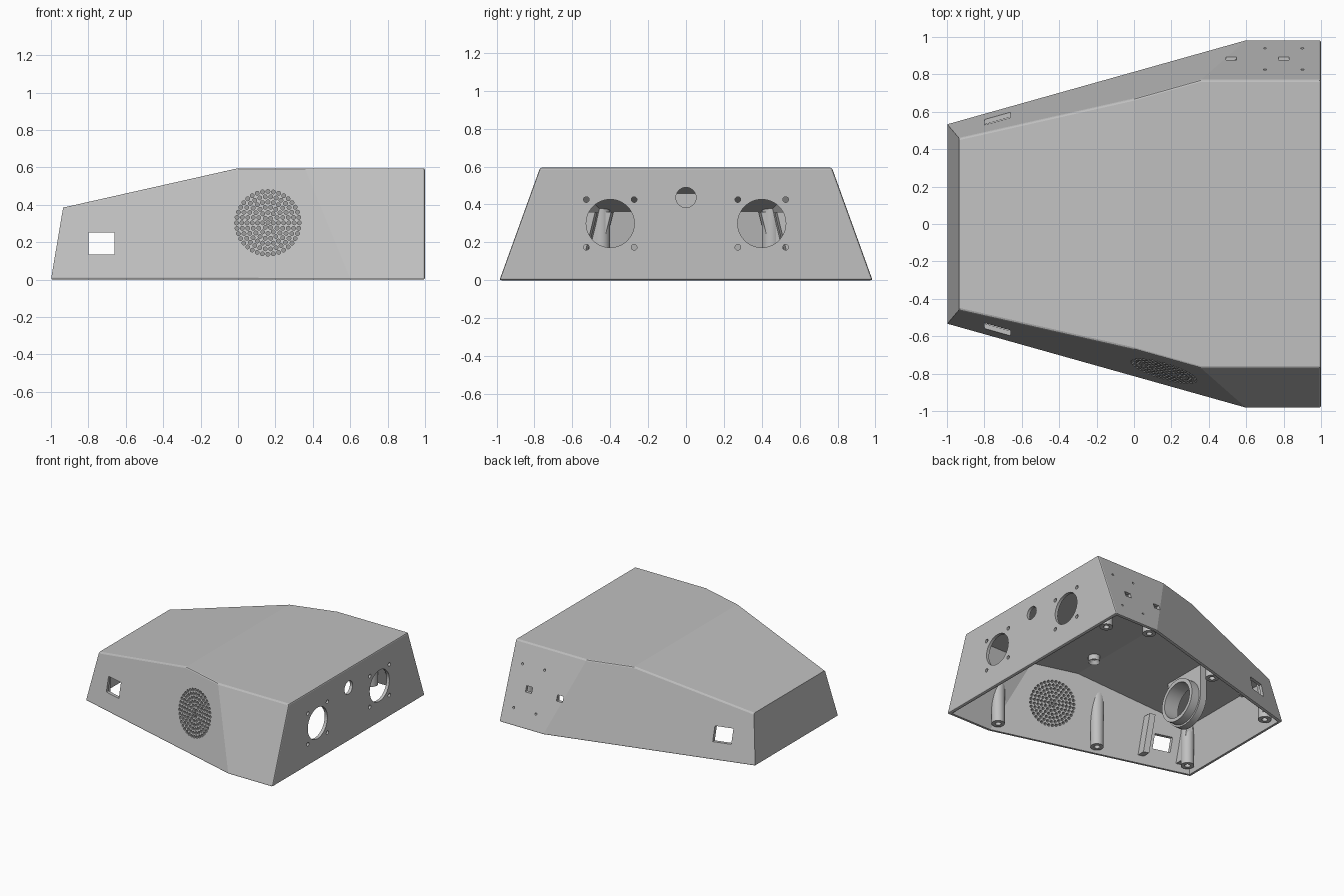
import bpy, bmesh, math
from mathutils import Matrix, Vector

if "Cube" in bpy.data.objects:
    bpy.data.objects.remove(bpy.data.objects["Cube"])

GREY = (0.53, 0.53, 0.53, 1)
mat = bpy.data.materials.new("plain_grey")
mat.use_nodes = True
mat.diffuse_color = GREY
mat.node_tree.nodes["Principled BSDF"].inputs["Base Color"].default_value = GREY

WALL = 0.025
# Outer planes of the housing as (normal, limit): normal . p <= limit
PLANES = [((1, 0, 0), 1), ((-1, 0, 0.169), 1), ((0, 0, 1), 0.595), ((-0.225, 0, 1), 0.595)]
for s in (1, -1):
    PLANES += [((0, s, 0.361), 0.985), ((-0.281, s, 0.246), 0.816)]


def clip(bm, inset):
    """Trim a closed mesh to the housing planes, moved inward."""
    for n, limit in PLANES:
        n = Vector(n)
        co = n.normalized() * (limit / n.length - inset)
        cut = bmesh.ops.bisect_plane(bm, geom=bm.verts[:] + bm.edges[:] + bm.faces[:],
                                     plane_co=co, plane_no=n, clear_outer=True)
        edges = [e for e in cut["geom_cut"] if isinstance(e, bmesh.types.BMEdge) and e.is_boundary]
        if edges:
            bmesh.ops.edgeloop_fill(bm, edges=edges)
    bmesh.ops.recalc_face_normals(bm, faces=bm.faces[:])


def box(bm, center, size):
    m = Matrix.Translation(center) @ Matrix.Diagonal((*size, 1))
    bmesh.ops.create_cube(bm, size=1, matrix=m)


def rod(bm, center, radius, length, axis, sides=32):
    turn = {"x": Matrix.Rotation(math.pi / 2, 4, "Y"),
            "y": Matrix.Rotation(math.pi / 2, 4, "X"), "z": Matrix()}[axis]
    return bmesh.ops.create_cone(bm, cap_ends=True, segments=sides, radius1=radius, radius2=radius,
                                 depth=length, matrix=Matrix.Translation(center) @ turn)["verts"]


def finish(name, bm):
    me = bpy.data.meshes.new(name)
    bm.to_mesh(me)
    bm.free()
    me.materials.append(mat)
    ob = bpy.data.objects.new(name, me)
    bpy.context.collection.objects.link(ob)
    return ob


def subtract(ob, cutters):
    for c in cutters:
        c.hide_render = True
        mod = ob.modifiers.new("cut", "BOOLEAN")
        mod.operation, mod.solver, mod.object = "DIFFERENCE", "EXACT", c
    dg = bpy.context.evaluated_depsgraph_get()
    me = bpy.data.meshes.new_from_object(ob.evaluated_get(dg))
    ob.modifiers.clear()
    ob.data = me
    for c in cutters:
        bpy.data.objects.remove(c)


# Housing: outer body with softened rims
bm = bmesh.new()
box(bm, (0, 0, 0.5), (4, 4, 1))
clip(bm, 0)


def softened(e):
    a, b = (v.co for v in e.verts)
    rim = min(a.z, b.z) > 0.3 and a.y * b.y > 0
    return rim or min(a.x, b.x) > 0.99 or max(a.z, b.z) < 0.01


bmesh.ops.bevel(bm, geom=[e for e in bm.edges if softened(e)], offset=0.01,
                segments=2, profile=0.5, affect="EDGES", clamp_overlap=True)
housing = finish("housing", bm)

# Hollow interior, open underneath
bm = bmesh.new()
box(bm, (0, 0, 0), (4, 4, 2))
clip(bm, WALL)
cavity = finish("cavity_cutter", bm)

# Openings in the walls
bm = bmesh.new()
box(bm, (-0.73, 0, 0.192), (0.14, 2, 0.118))
for s in (1, -1):
    rod(bm, (1, s * 0.4, 0.3), 0.127, 0.2, "x", 48)
    for dy in (-0.126, 0.126):
        for dz in (-0.126, 0.126):
            rod(bm, (1, s * 0.4 + dy, 0.3 + dz), 0.015, 0.2, "x", 16)
rod(bm, (1, 0, 0.437), 0.053, 0.2, "x")
for x in (0.52, 0.8):
    box(bm, (x, 0.9, 0.277), (0.055, 0.3, 0.045))
for x in (0.7, 0.9):
    for z in (0.125, 0.44):
        rod(bm, (x, 0.9, z), 0.009, 0.3, "y", 12)
# Round speaker grille
for ring in range(7):
    count = max(1, ring * 6)
    for i in range(count):
        a = math.tau * i / count
        r = ring * 0.028
        rod(bm, (0.16 + r * math.cos(a), -0.8, 0.303 + r * math.sin(a)), 0.0105, 0.4, "y", 10)
openings = finish("opening_cutter", bm)
subtract(housing, [cavity, openings])

# Screw posts, trimmed into the walls
posts = [(x, s * y) for x, y in ((0.59, 0.88), (-0.2, 0.67), (-0.9, 0.45)) for s in (1, -1)]
for i, (x, y) in enumerate(posts + [(0.9, 0.75)]):
    bm = bmesh.new()
    rod(bm, (x, y, 0.34), 0.05, 0.64, "z", 24)
    foot = min(bm.faces, key=lambda f: f.calc_center_median().z)
    bmesh.ops.inset_individual(bm, faces=[foot], thickness=0.028)
    hole = bmesh.ops.extrude_discrete_faces(bm, faces=[foot])["faces"][0]
    bmesh.ops.translate(bm, verts=hole.verts[:], vec=(0, 0, 0.05))
    clip(bm, 0.012)
    finish(f"screw_post_{i + 1}", bm)

# Guide rails beside the side windows
for s in (1, -1):
    for x in (-0.58, -0.88):
        bm = bmesh.new()
        box(bm, (0, 0, 0.21), (0.045, 0.07, 0.3))
        for v in bm.verts:
            v.co += Vector((x, s * (0.8 + 0.281 * (x + v.co.x) - 0.246 * v.co.z - 0.04), 0))
        clip(bm, 0.012)
        finish(f"guide_rail_{'left' if s > 0 else 'right'}_{abs(int(x * 100))}", bm)


# Round holder hanging from the roof
def bore():
    b = bmesh.new()
    rod(b, (-0.48, 0, 0.21), 0.145, 0.6, "x", 48)
    return finish("bore_cutter", b)


bm = bmesh.new()
arc = [math.pi * (1 + i / 20) for i in range(21)]
outline = [(-0.19, 0.7)] + [(0.19 * math.cos(a), 0.21 + 0.19 * math.sin(a)) for a in arc] + [(0.19, 0.7)]
plate = bm.faces.new([bm.verts.new((-0.55, y, z)) for y, z in outline])
side = bmesh.ops.extrude_face_region(bm, geom=[plate])["geom"]
bmesh.ops.translate(bm, verts=[v for v in side if isinstance(v, bmesh.types.BMVert)], vec=(0.06, 0, 0))
bmesh.ops.recalc_face_normals(bm, faces=bm.faces[:])
clip(bm, 0.012)
subtract(finish("holder_plate", bm), [bore()])

bm = bmesh.new()
rod(bm, (-0.46, 0, 0.21), 0.175, 0.08, "x", 48)
subtract(finish("holder_ring", bm), [bore()])

# Small boss under the roof
bm = bmesh.new()
rod(bm, (0.07, -0.38, 0.555), 0.045, 0.06, "z", 24)
foot = min(bm.faces, key=lambda f: f.calc_center_median().z)
bmesh.ops.inset_individual(bm, faces=[foot], thickness=0.02)
bmesh.ops.translate(bm, verts=foot.verts[:], vec=(0, 0, 0.03))
finish("roof_boss", bm)

# Round parts shade smoothly, edges stay sharp
bpy.ops.object.select_all(action="DESELECT")
for ob in bpy.context.collection.objects:
    if ob.type == "MESH" and ob.data.materials and ob.data.materials[0] == mat and ob != housing:
        ob.select_set(True)
        bpy.context.view_layer.objects.active = ob
bpy.ops.object.shade_smooth_by_angle(angle=math.radians(30))
